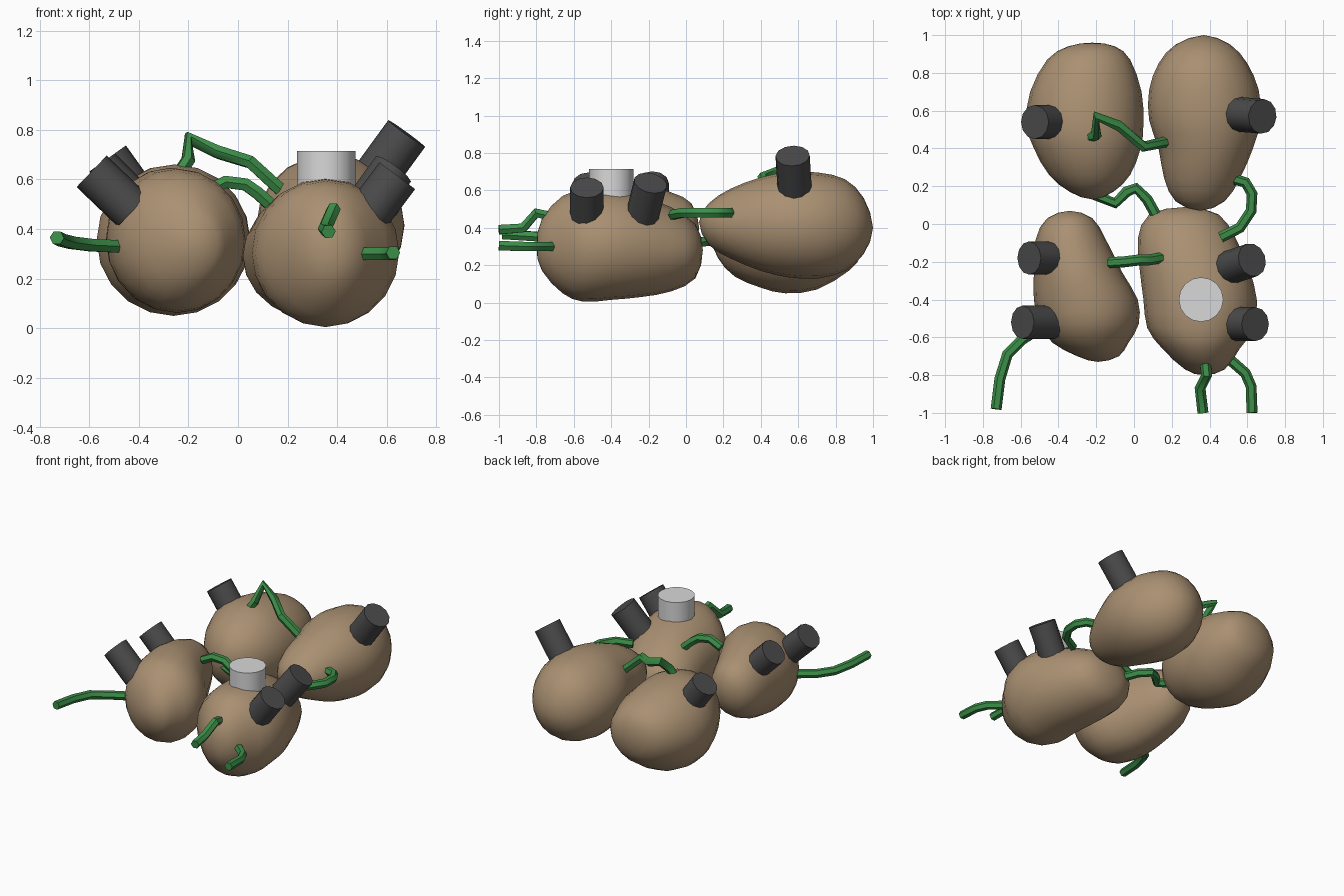
import bpy, bmesh, math
from mathutils import Vector

if "Cube" in bpy.data.objects:
    bpy.data.objects.remove(bpy.data.objects["Cube"])


def material(name, rgb):
    m = bpy.data.materials.new(name)
    m.diffuse_color = (*rgb, 1)
    m.use_nodes = True
    m.node_tree.nodes["Principled BSDF"].inputs["Base Color"].default_value = m.diffuse_color
    return m


BROWN = material("potato brown", (0.40, 0.28, 0.168))
DARK = material("dark metal", (0.07, 0.07, 0.07))
SILVER = material("light metal", (0.70, 0.69, 0.69))
GREEN = material("wire green", (0.045, 0.27, 0.065))


def finish(name, bm, mat, angle):
    bmesh.ops.recalc_face_normals(bm, faces=bm.faces)
    me = bpy.data.meshes.new(name)
    bm.to_mesh(me)
    bm.free()
    me.materials.append(mat)
    ob = bpy.data.objects.new(name, me)
    bpy.context.collection.objects.link(ob)
    bpy.ops.object.select_all(action='DESELECT')
    ob.select_set(True)
    bpy.context.view_layer.objects.active = ob
    bpy.ops.object.shade_smooth_by_angle(angle=math.radians(angle))
    return ob


def potato(name, rows, sides=20, steps=2):
    """Loft of ellipses along y; rows are (y, x min, x max, z min, z max)."""
    pts = [(y, (a + b) / 2, (c + d) / 2, (b - a) / 2, (d - c) / 2)
           for y, a, b, c, d in rows]

    def ghost(p):  # mirrored radius past each pole gives round ends
        return (p[0], p[1], p[2], -p[3], -p[4])
    pts = [ghost(pts[1])] + pts + [ghost(pts[-2])]
    sections = []
    for i in range(1, len(pts) - 2):
        for s in range(steps):
            t = s / steps
            sections.append([0.5 * (2 * b + (c - a) * t + (2*a - 5*b + 4*c - d) * t*t
                                    + (3*b - a - 3*c + d) * t**3)
                             for a, b, c, d in zip(*pts[i - 1:i + 3])])
    bm = bmesh.new()
    first = bm.verts.new((pts[1][1], pts[1][0], pts[1][2]))
    rings = []
    for y, cx, cz, rx, rz in sections[1:]:
        rings.append([bm.verts.new((cx + rx * math.cos(k * math.tau / sides), y,
                                    cz + rz * math.sin(k * math.tau / sides)))
                      for k in range(sides)])
    last = bm.verts.new((pts[-2][1], pts[-2][0], pts[-2][2]))
    for k in range(sides):
        n = (k + 1) % sides
        bm.faces.new((first, rings[0][k], rings[0][n]))
        bm.faces.new((last, rings[-1][n], rings[-1][k]))
        for r, q in zip(rings, rings[1:]):
            bm.faces.new((r[k], q[k], q[n], r[n]))
    return finish(name, bm, BROWN, 60)


def peg(name, top, direction, radius, length, mat, sides):
    """Cylinder whose outer disc is centred on top."""
    d = Vector(direction).normalized()
    bm = bmesh.new()
    bmesh.ops.create_cone(bm, cap_ends=True, segments=sides, radius1=radius,
                          radius2=radius, depth=length)
    m = d.to_track_quat('Z', 'Y').to_matrix().to_4x4()
    m.translation = Vector(top) - d * length / 2
    bm.transform(m)
    return finish(name, bm, mat, 40)


def wire(name, points, radius=0.029):
    cu = bpy.data.curves.new(name, 'CURVE')
    cu.dimensions = '3D'
    cu.bevel_depth = radius
    cu.bevel_resolution = 1
    cu.use_fill_caps = True
    sp = cu.splines.new('POLY')
    sp.points.add(len(points) - 1)
    for p, co in zip(sp.points, points):
        p.co = (*co, 1)
    cu.materials.append(GREEN)
    ob = bpy.data.objects.new(name, cu)
    bpy.context.collection.objects.link(ob)
    bpy.ops.object.select_all(action='DESELECT')
    ob.select_set(True)
    bpy.context.view_layer.objects.active = ob
    bpy.ops.object.convert(target='MESH')
    bpy.ops.object.shade_smooth_by_angle(angle=math.radians(50))


# Four potatoes
potato("potato_back_left", [
    (.96, -.22, -.22, .38, .38), (.94, -.35, -.10, .26, .49), (.87, -.46, -.02, .17, .57),
    (.70, -.55, .04, .07, .635), (.53, -.57, .05, .05, .66), (.40, -.53, .035, .08, .65),
    (.26, -.45, -.02, .14, .59), (.17, -.34, -.11, .24, .50), (.13, -.22, -.22, .37, .37)])
potato("potato_back_right", [
    (1.0, .37, .37, .40, .40), (.95, .22, .51, .26, .56), (.85, .13, .60, .17, .66),
    (.71, .08, .66, .13, .695), (.55, .08, .67, .135, .70), (.40, .13, .63, .17, .67),
    (.24, .16, .56, .235, .61), (.12, .22, .48, .31, .53), (.07, .35, .35, .43, .43)])
potato("potato_front_left", [
    (.07, -.34, -.34, .40, .40), (.03, -.46, -.22, .25, .53), (-.08, -.52, -.15, .16, .59),
    (-.26, -.53, -.06, .09, .64), (-.40, -.53, .02, .065, .645), (-.53, -.50, .025, .07, .63),
    (-.63, -.43, -.03, .13, .56), (-.70, -.30, -.08, .22, .46), (-.73, -.19, -.19, .34, .34)])
potato("potato_front_right", [
    (.09, .27, .27, .28, .28), (.05, .08, .45, .13, .42), (-.08, .02, .54, .06, .51),
    (-.24, .03, .61, .03, .57), (-.40, .05, .65, .015, .60), (-.55, .07, .635, .005, .60),
    (-.66, .15, .56, .05, .57), (-.77, .27, .48, .17, .45), (-.80, .37, .37, .30, .30)])

# Dark terminals on the outer flanks
for name, top, d, r in [
        ("terminal_back_right", (.68, .57, .785), (.59, -.05, .81), .092),
        ("terminal_back_left", (-.525, .54, .685), (-.57, 0, .8), .09),
        ("terminal_left_rear", (-.555, -.18, .64), (-.7, 0, .7), .088),
        ("terminal_left_front", (-.59, -.52, .633), (-.72, 0, .69), .088),
        ("terminal_right_rear", (.625, -.19, .64), (.59, .2, .8), .09),
        ("terminal_right_front", (.642, -.53, .615), (.6, 0, .8), .09)]:
    peg(name, top, d, r, .23, DARK, 12)

# Light metal button
peg("metal_button", (.355, -.4, .715), (0, 0, 1), .118, .22, SILVER, 16)

# Green wires between potatoes and out of the front
wire("wire_back_pair", [(-.24, .46, .62), (-.2, .47, .68), (-.2, .57, .765),
                        (-.08, .52, .71), (.05, .41, .67), (.17, .435, .56)])
wire("wire_left_link", [(-.22, .16, .34), (-.1, .11, .33), (-.04, .17, .33),
                        (.01, .19, .33), (.07, .13, .33), (.12, .04, .32)])
wire("wire_front_pair", [(-.13, -.205, .55), (-.05, -.2, .59), (.03, -.19, .58),
                         (.08, -.19, .545), (.14, -.18, .49)])
wire("wire_right_link", [(.52, .24, .48), (.59, .22, .48), (.625, .16, .48),
                         (.62, .07, .48), (.56, -.02, .48), (.46, -.07, .47)])
wire("wire_lead_left", [(-.48, -.54, .33), (-.59, -.61, .335), (-.67, -.69, .345),
                        (-.71, -.82, .355), (-.73, -.98, .365)])
wire("wire_lead_middle", [(.375, -.72, .46), (.385, -.8, .48), (.35, -.87, .40),
                          (.365, -1, .39)])
wire("wire_lead_right", [(.51, -.72, .30), (.59, -.79, .30), (.62, -.86, .30),
                         (.625, -1, .305)])
